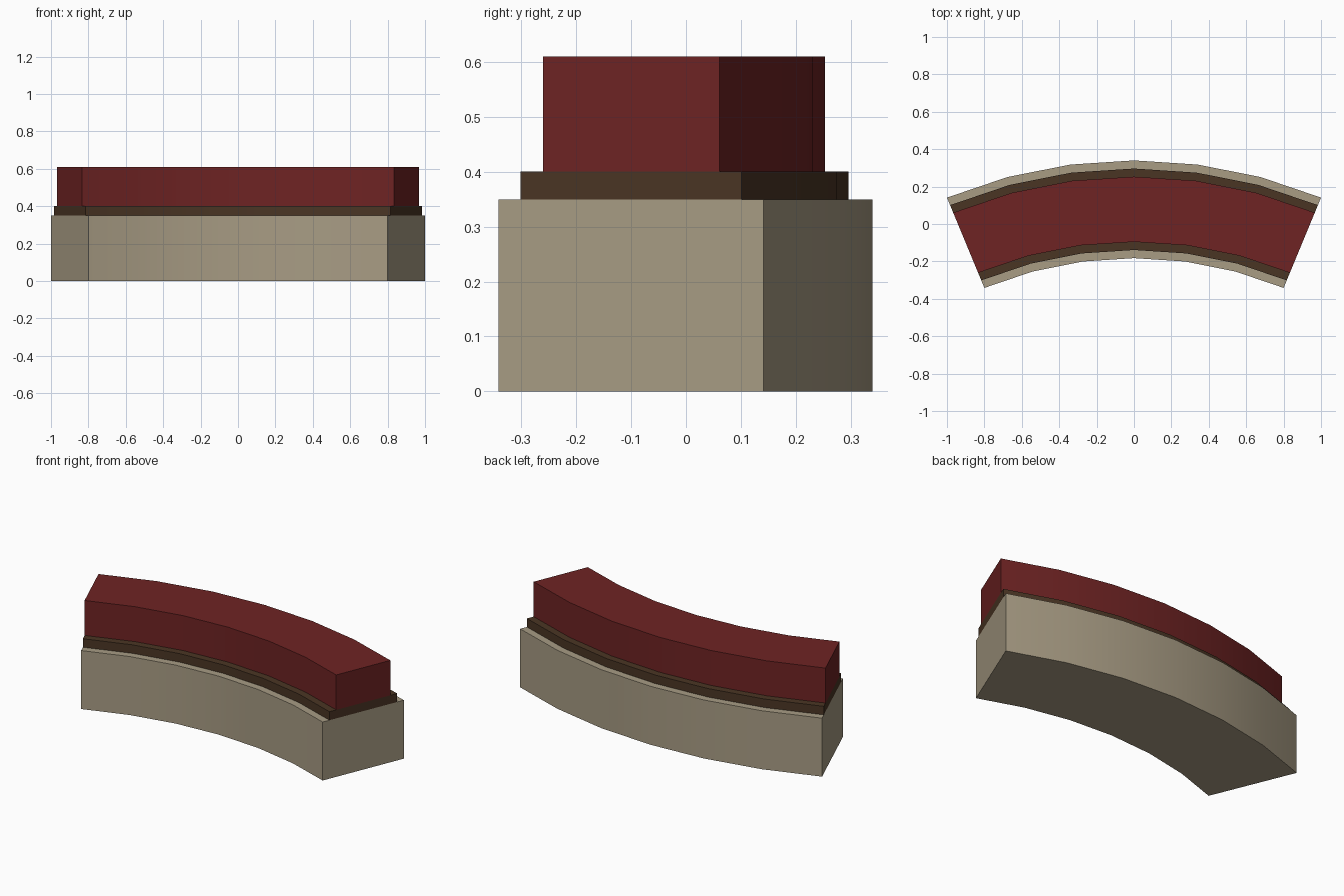
import bpy, bmesh, math

if "Cube" in bpy.data.objects:
    bpy.data.objects.remove(bpy.data.objects["Cube"])

HALF = math.radians(22.5)   # half sweep of the curved bench
SEGS = 6
CENTRE_Y = -2.273           # centre of the arc


def material(name, rgb):
    m = bpy.data.materials.new(name)
    lin = [(c / 255 / 12.92 if c <= 10 else ((c / 255 + 0.055) / 1.055) ** 2.4) for c in rgb]
    m.diffuse_color = (*lin, 1)
    m.use_nodes = True
    m.node_tree.nodes["Principled BSDF"].inputs["Base Color"].default_value = m.diffuse_color
    return m


def arc_block(name, r_in, r_out, z0, z1, mat):
    """Closed block with a ring-sector plan, swept from z0 to z1."""
    angles = [-HALF + 2 * HALF * i / SEGS for i in range(SEGS + 1)]
    bm = bmesh.new()
    rings = []
    for a in angles:
        s, c = math.sin(a), math.cos(a)
        rings.append([bm.verts.new((r * s, CENTRE_Y + r * c, z))
                      for r, z in ((r_in, z0), (r_out, z0), (r_out, z1), (r_in, z1))])
    for a, b in zip(rings, rings[1:]):
        for k in range(4):
            n = (k + 1) % 4
            bm.faces.new((a[k], a[n], b[n], b[k]))
    bm.faces.new(rings[0])
    bm.faces.new(rings[-1])
    bmesh.ops.recalc_face_normals(bm, faces=bm.faces)
    me = bpy.data.meshes.new(name)
    bm.to_mesh(me)
    bm.free()
    me.materials.append(mat)
    ob = bpy.data.objects.new(name, me)
    bpy.context.collection.objects.link(ob)
    # smooth along the curve, crisp at the edges
    bpy.ops.object.select_all(action='DESELECT')
    ob.select_set(True)
    bpy.context.view_layer.objects.active = ob
    bpy.ops.object.shade_smooth_by_angle(angle=math.radians(30))


stone = material("stone", (168, 156, 132))
wood = material("dark wood", (74, 53, 36))
leather = material("red leather", (110, 35, 35))

# stone base, wooden board, upholstered cushion
arc_block("base", 2.0905, 2.613, 0.0, 0.35, stone)
arc_block("seat_board", 2.134, 2.5695, 0.35, 0.401, wood)
arc_block("cushion", 2.1777, 2.526, 0.401, 0.61, leather)
